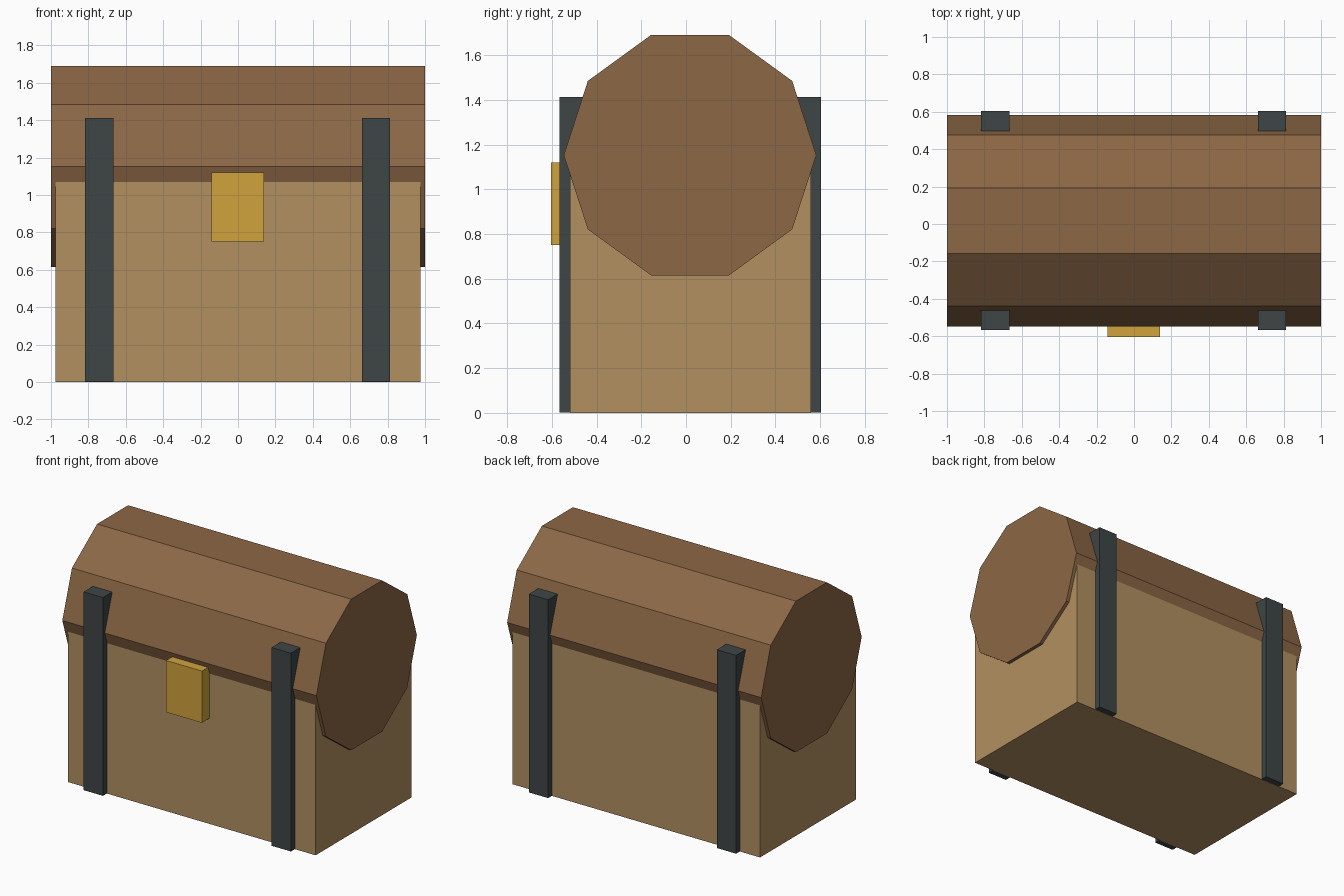
import bpy
import math

default = bpy.data.objects.get("Cube")
if default:
    bpy.data.objects.remove(default, do_unlink=True)


def material(name, rgb):
    """Flat material from sRGB 0-255 values, stored as linear."""
    linear = [((c / 255 + 0.055) / 1.055) ** 2.4 for c in rgb]
    mat = bpy.data.materials.new(name)
    mat.use_nodes = True
    mat.diffuse_color = (*linear, 1)
    bsdf = mat.node_tree.nodes["Principled BSDF"]
    bsdf.inputs["Base Color"].default_value = (*linear, 1)
    bsdf.inputs["Roughness"].default_value = 0.8
    return mat


def finish(obj, name, mat):
    obj.name = obj.data.name = name
    obj.data.materials.append(mat)
    bpy.ops.object.transform_apply(location=False, rotation=True, scale=True)


def box(name, xs, ys, zs, mat):
    """Box spanning the given (low, high) range on each axis."""
    spans = (xs, ys, zs)
    bpy.ops.mesh.primitive_cube_add(size=1, location=[(a + b) / 2 for a, b in spans])
    obj = bpy.context.object
    obj.scale = [b - a for a, b in spans]
    finish(obj, name, mat)


light_wood = material("light wood", (178, 144, 97))
dark_wood = material("dark wood", (140, 103, 69))
iron = material("dark iron", (62, 69, 70))
gold = material("gold", (208, 163, 61))

# Chest body
box("chest_body", (-0.975, 0.975), (-0.52, 0.56), (0, 1.085), light_wood)

# Ten-sided barrel lid, lying along x with a flat side on top
bpy.ops.mesh.primitive_cylinder_add(
    vertices=10, radius=0.565, depth=2, location=(0, 0.018, 1.153),
    rotation=(0, math.pi / 2, 0))
lid = bpy.context.object
finish(lid, "barrel_lid", dark_wood)

# Iron straps run right through the chest, just clear of the floor plane
for side, x in (("right", -0.742), ("left", 0.738)):
    box(side + "_strap", (x - 0.076, x + 0.076), (-0.567, 0.605), (0.002, 1.413), iron)

# Lock plate on the front
box("lock_plate", (-0.143, 0.14), (-0.605, -0.5), (0.752, 1.12), gold)
